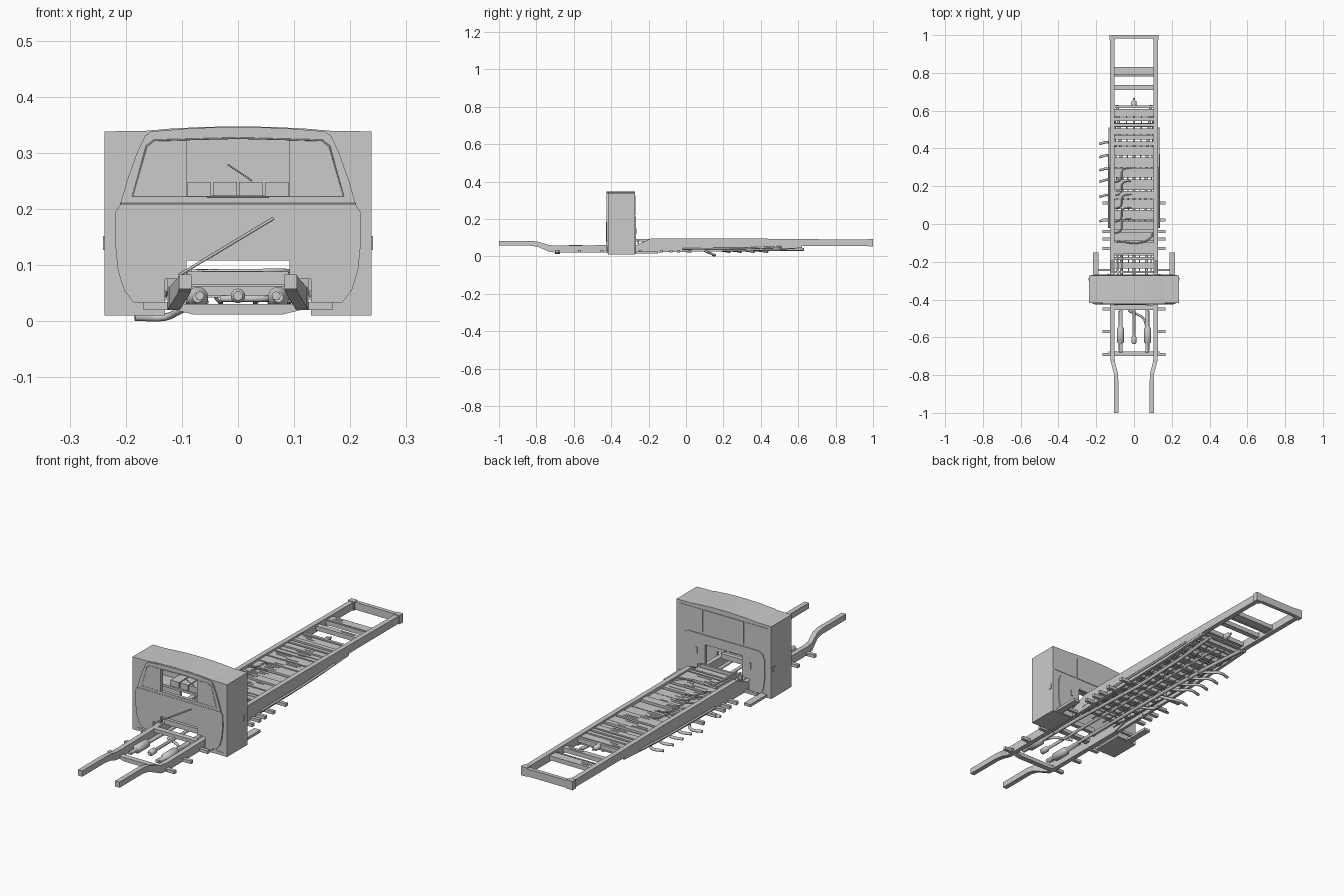
import bpy, bmesh, math, random
from mathutils import Vector

if "Cube" in bpy.data.objects:
    bpy.data.objects.remove(bpy.data.objects["Cube"])
random.seed(4)


def finish(name, bm, mirror=False):
    bmesh.ops.recalc_face_normals(bm, faces=bm.faces)
    me = bpy.data.meshes.new(name)
    bm.to_mesh(me)
    bm.free()
    ob = bpy.data.objects.new(name, me)
    bpy.context.collection.objects.link(ob)
    if mirror:
        ob.modifiers.new("mirror", 'MIRROR')
    return ob


def add_box(bm, x0, x1, y0, y1, z0, z1):
    vs = bmesh.ops.create_cube(bm, size=1)['verts']
    for v in vs:
        v.co = Vector(((x0 + x1) / 2 + v.co.x * (x1 - x0),
                       (y0 + y1) / 2 + v.co.y * (y1 - y0),
                       (z0 + z1) / 2 + v.co.z * (z1 - z0)))


def boxes(name, items, mirror=False):
    bm = bmesh.new()
    for it in items:
        add_box(bm, *it)
    return finish(name, bm, mirror)


def prism(name, half, y0, y1):
    """Symmetric xz outline (right half, bottom to top) extruded along y."""
    pts = half + [(-x, z) for x, z in reversed(half) if x > 0]
    bm = bmesh.new()
    f = bm.faces.new([bm.verts.new((x, y0, z)) for x, z in pts])
    r = bmesh.ops.extrude_face_region(bm, geom=[f])
    for v in r['geom']:
        if isinstance(v, bmesh.types.BMVert):
            v.co.y = y1
    return finish(name, bm)


def rail(name, stations, hw):
    """Rectangular beam through (y, x, z0, z1) stations, mirrored."""
    bm = bmesh.new()
    prev = None
    for y, x, z0, z1 in stations:
        ring = [bm.verts.new(p) for p in ((x - hw, y, z0), (x + hw, y, z0),
                                          (x + hw, y, z1), (x - hw, y, z1))]
        if prev:
            for i in range(4):
                bm.faces.new((prev[i], prev[(i + 1) % 4], ring[(i + 1) % 4], ring[i]))
        else:
            bm.faces.new(ring)
        prev = ring
    bm.faces.new(prev)
    return finish(name, bm, True)


def pipe(name, pts, r, smooth=False):
    cu = bpy.data.curves.new(name, 'CURVE')
    cu.dimensions = '3D'
    cu.bevel_depth, cu.bevel_resolution, cu.use_fill_caps = r, 2, True
    cu.resolution_u = 4
    if smooth:
        s = cu.splines.new('BEZIER')
        s.bezier_points.add(len(pts) - 1)
        for p, c in zip(s.bezier_points, pts):
            p.co = c
            p.handle_left_type = p.handle_right_type = 'AUTO'
    else:
        s = cu.splines.new('POLY')
        s.points.add(len(pts) - 1)
        for p, c in zip(s.points, pts):
            p.co = (*c, 1)
    ob = bpy.data.objects.new(name, cu)
    bpy.context.collection.objects.link(ob)
    return ob


def lathe(name, x, z, prof):
    """Turned part along y from (y, radius) pairs."""
    bm = bmesh.new()
    n, prev = 16, None
    for y, r in prof:
        ring = [bm.verts.new((x + r * math.cos(2 * math.pi * i / n), y,
                              z + r * math.sin(2 * math.pi * i / n))) for i in range(n)]
        if prev:
            for i in range(n):
                bm.faces.new((prev[i], prev[(i + 1) % n], ring[(i + 1) % n], ring[i])).smooth = True
        else:
            bm.faces.new(ring)
        prev = ring
    bm.faces.new(prev)
    return finish(name, bm)


# Main frame: rear rails step over the front rails, which kick up and inward
rail("rear_frame_rail", [(-0.26, .115, .022, .062), (-0.19, .115, .04, .095),
                         (0.35, .115, .045, .095), (0.65, .115, .055, .092),
                         (1.0, .115, .055, .089)], .011)
rail("front_frame_rail", [(-1, .094, .057, .083), (-.83, .094, .057, .083), (-.79, .096, .05, .078),
                          (-.73, .112, .024, .06), (-.69, .115, .02, .057),
                          (-.255, .115, .02, .062)], .011)
rail("lower_side_channel", [(-.25, .118, .02, .04), (0.36, .118, .03, .047),
                            (0.62, .118, .045, .058)], .007)
boxes("rear_end_beam", [(-.104, .104, .982, 1, .055, .089)])
boxes("rail_end_cap", [(.1, .13, .975, 1, .052, .092)], True)

# Deck planks with gaps
spans = [(.79, .83), (.71, .735), (.615, .628), (.78, .785), (.57, .608), (.545, .565), (.515, .532),
         (.475, .505), (.447, .47), (.415, .436), (.362, .41), (.30, .352), (.245, .297),
         (.18, .236), (.135, .174), (.08, .13), (.025, .075), (-.03, .015), (-.09, -.042),
         (-.16, -.098), (-.19, -.175), (-.235, -.205), (-.26, -.25)]
bm = bmesh.new()
for a, b in spans:
    top = .084 + random.uniform(-.004, .004)
    add_box(bm, -.104, .104, a, b, top - .02, top)
    y = a + .012
    while y < b - .008:       # raised grain strips
        x = random.uniform(-.1, .02)
        add_box(bm, x, x + random.uniform(.03, .08), y, y + .004, top - .001, top + .002)
        y += .013
finish("deck_planks", bm)

# Underside cross members and narrow outriggers
boxes("under_cross_members", [(-.112, .112, -.23 + i * .062, -.21 + i * .062, .042, .06)
                              for i in range(14)])
boxes("outrigger", [(.11, .168, y - .008, y + .008, .02, .034)
                    for y in (-.69, -.57, -.45, -.13, -.08, -.04, .02, .11)], True)
for s in (-1, 1):
    pipe("side_pipe", [(s * .132, -.02, .04), (s * .132, .3, .042), (s * .13, .51, .05)], .005)
    pipe("exhaust_pipe", [(s * .068, -.68, .045), (s * .068, -.3, .042), (s * .06, .1, .034),
                          (s * .07, .4, .036), (s * .09, .63, .038)], .008)
    lathe("muffler", s * .072, .042, [(-.67, .009), (-.635, .009), (-.625, .019), (-.555, .019),
                                      (-.54, .009), (-.46, .009)])
    for k in (.03, .09):
        pipe("brake_line", [(s * k, -.25, .036), (s * k, .1, .03), (s * (k + .01), .58, .042)], .003)
lathe("drive_shaft", 0, .045, [(-.635, .008), (-.63, .013), (-.6, .013), (-.59, .007),
                               (-.3, .007), (.3, .007), (.6, .006)])
lathe("rear_hitch_pin", 0, .075, [(.615, .012), (.65, .012), (.655, .005), (.668, .005)])
pipe("cross_over_pipe", [(-.03, -.46, .04), (.01, -.475, .04), (.05, -.5, .04), (.065, -.54, .042)],
     .006, True)

# Side outlets and hoses on the deck
for y in (.01, .14, .22, .28, .35, .42):
    z = .007 if y == .14 else .026
    pipe("side_outlet", [(-.06, y - .05, .034), (-.1, y - .02, (z + .034) / 2),
                         (-.13, y + .012, z), (-.184, y + .004, z)], .0065, True)
for y in (.27, .2, .13, .06, 0):
    pipe("deck_hose", [(-.1, y - .05, .088), (-.07, y - .035, .089), (-.06, y + .015, .089),
                       (-.015, y + .028, .088)], .0035, True)
pipe("deck_hose_long", [(-.09, -.09, .088), (.03, -.1, .089), (.09, -.07, .089), (.1, -.05, .086)],
     .004, True)
boxes("deck_conduit", [(x, x + .008, -.27, -.1, .08, .092) for x in (-.09, -.07)])

# Front cross members, the first one dished
prism("front_cross_member", [(.08, .012), (.13, .024), (.135, .034), (.085, .03)], -.7, -.675)
boxes("mid_cross_member", [(-.105, .105, -.455, -.43, .045, .062),
                           (-.09, .09, -.4, -.38, .065, .088)])

# Cab: hollow crowned box with front window and openings for the frame
shell = prism("cab_shell", [(.13, .01), (.238, .01), (.238, .338), (.165, .339), (.12, .343),
                            (.06, .346), (0, .347)], -.418, -.272)
front = prism("cab_front_panel", [(.13, .02), (.165, .02), (.168, .032), (.186, .033), (.203, .055),
                                  (.214, .09), (.219, .14), (.218, .195), (.21, .207), (.198, .25),
                                  (.18, .3), (.166, .33), (.155, .338), (.08, .344), (0, .346)],
              -.424, -.416)
back = prism("cab_back_panel", [(.185, .012), (.2, .045), (.208, .1), (.206, .18), (.195, .205),
                                (.175, .213)], -.274, -.268)
cutters = [boxes("cavity_cutter", [(-.228, .228, -.408, -.282, .02, .33)]),
           boxes("window_cutter", [(-.092, .092, -.5, -.35, .222, .325)]),
           boxes("wheel_tunnel_cutter", [(-.13, .13, -.5, -.2, -.05, .075)]),
           boxes("front_opening_cutter", [(-.092, .092, -.5, -.3, -.05, .108)]),
           boxes("rear_opening_cutter", [(-.093, .093, -.35, -.2, -.05, .17)])]
for c in cutters:
    c.hide_render = True
    c.hide_viewport = True
    c.display_type = 'WIRE'
    for ob in (shell, front, back):
        m = ob.modifiers.new("cut", 'BOOLEAN')
        m.operation, m.solver, m.object = 'DIFFERENCE', 'EXACT', c

# Cab trim: window border, belt line, rear door panels, side handles
for s in (-1, 1):
    pipe("window_trim", [(0, -.424, .222), (s * .188, -.424, .222), (s * .163, -.424, .312),
                         (s * .15, -.424, .322), (0, -.424, .326)], .0015)
    pipe("belt_line", [(0, -.424, .209), (s * .21, -.424, .209)], .0015)
boxes("rear_upper_panel", [(-.1, .1, -.273, -.269, .222, .325)])
boxes("rear_side_panel", [(.106, .228, -.273, -.27, .222, .325)], True)
boxes("rear_latch", [(.13, .14, -.27, -.264, .12, .15)], True)
boxes("side_handle", [(.236, .241, -.3, -.285, .127, .152)], True)
boxes("front_vent", [(.185, .22, -.42, -.415, .015, .025)], True)

# Interior shelf with bins seen through the window
boxes("cab_shelf", [(-.225, .225, -.36, -.284, .212, .222)])
boxes("shelf_bin", [(-.09 + i * .046, -.048 + i * .046, -.355, -.286, .22, .248) for i in range(4)])
pipe("shelf_rod", [(-.018, -.36, .279), (.025, -.35, .25)], .0015)
pipe("front_strut", [(-.105, -.425, .082), (.063, -.425, .183)], .0025)

# Step bars behind the cab
boxes("step_bar", [(.187, .218, -.27, -.15, .014, .026), (.12, .19, -.25, -.238, .022, .034)], True)
